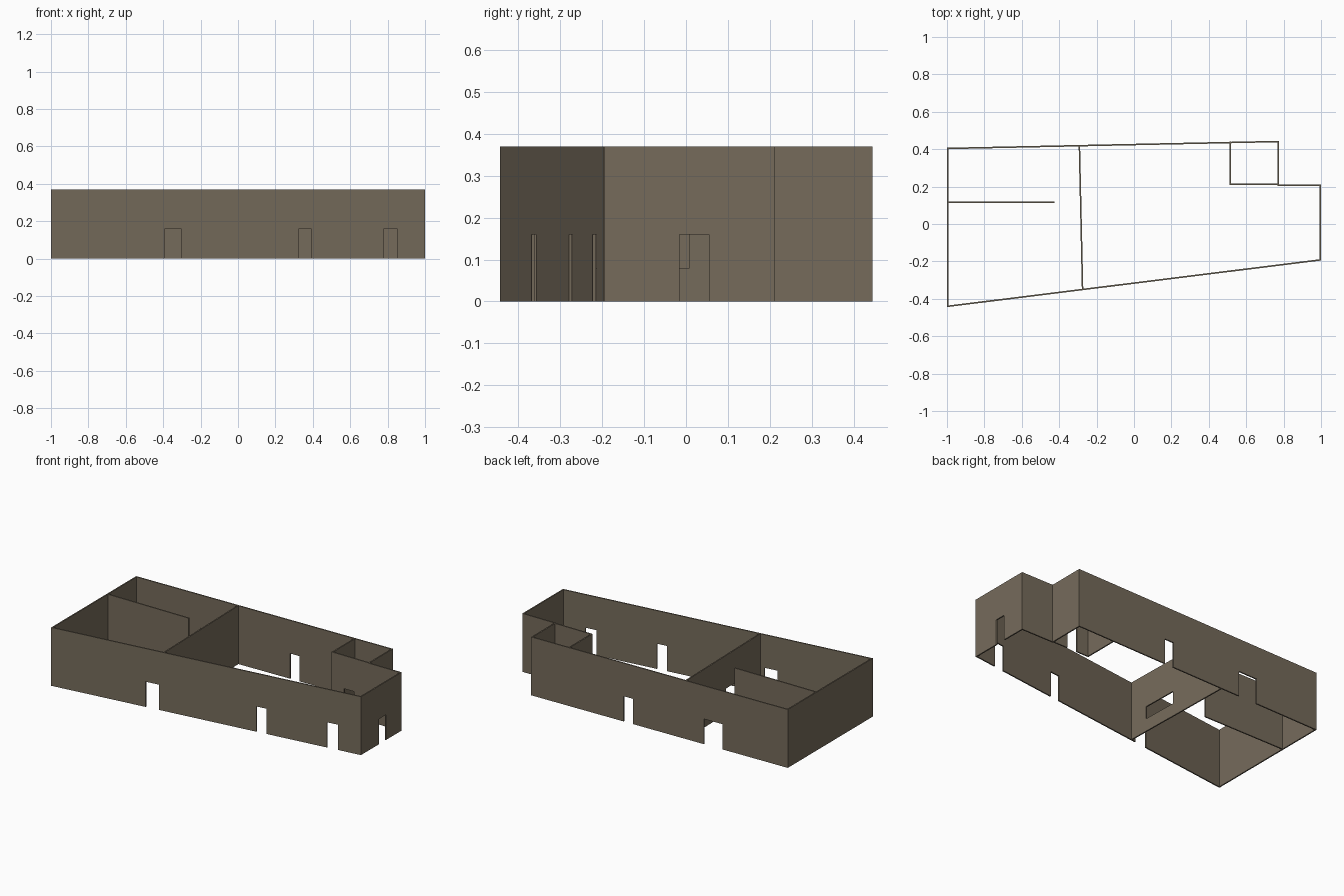
import bpy, bmesh
from mathutils import Vector

if "Cube" in bpy.data.objects:
    bpy.data.objects.remove(bpy.data.objects["Cube"])

HEIGHT, THICK, DOOR = 0.37, 0.008, 0.16

stone = bpy.data.materials.new("warm grey plaster")
stone.diffuse_color = (0.18, 0.147, 0.105, 1)
stone.use_nodes = True
stone.node_tree.nodes["Principled BSDF"].inputs["Base Color"].default_value = stone.diffuse_color


def wall(name, start, end, openings=(), axis=0, extend=True):
    """Upright slab between two plan points.
    openings: (from, to, bottom, top), from/to measured on the given axis."""
    a, b = Vector((*start, 0)), Vector((*end, 0))
    along = (b - a).normalized()
    side = Vector((-along.y, along.x, 0)) * THICK / 2
    length = (b - a).length
    ext = THICK / 2 if extend else 0

    def dist(c):
        return (c - a[axis]) / (b[axis] - a[axis]) * length

    holes = [(*sorted((dist(p), dist(q))), lo, hi) for p, q, lo, hi in openings]
    us = sorted({-ext, length + ext, *[h[0] for h in holes], *[h[1] for h in holes]})
    zs = sorted({0, HEIGHT, *[h[2] for h in holes], *[h[3] for h in holes]})

    # elevation grid with the opening cells left out, then extruded to thickness
    bm = bmesh.new()
    grid = {(i, j): bm.verts.new(a + along * u + Vector((0, 0, z)) - side)
            for i, u in enumerate(us) for j, z in enumerate(zs)}
    for i in range(len(us) - 1):
        for j in range(len(zs) - 1):
            u, z = (us[i] + us[i + 1]) / 2, (zs[j] + zs[j + 1]) / 2
            if any(h[0] < u < h[1] and h[2] < z < h[3] for h in holes):
                continue
            bm.faces.new([grid[i, j], grid[i + 1, j], grid[i + 1, j + 1], grid[i, j + 1]])
    bmesh.ops.delete(bm, geom=[v for v in bm.verts if not v.link_faces], context='VERTS')
    ret = bmesh.ops.extrude_face_region(bm, geom=bm.faces[:], use_keep_orig=True)
    bmesh.ops.translate(bm, vec=side * 2,
                        verts=[g for g in ret["geom"] if isinstance(g, bmesh.types.BMVert)])
    bmesh.ops.recalc_face_normals(bm, faces=bm.faces[:])
    mesh = bpy.data.meshes.new(name)
    bm.to_mesh(mesh)
    bm.free()
    mesh.materials.append(stone)
    bpy.context.collection.objects.link(bpy.data.objects.new(name, mesh))


def door(p, q):
    return (p, q, 0, DOOR)


# outer walls
wall("front_wall", (-0.996, -0.44), (0.996, -0.192),
     [door(-0.39, -0.305), door(0.325, 0.39), door(0.78, 0.85)])
wall("right_wall", (0.996, -0.192), (0.996, 0.208), [door(-0.015, 0.055)], axis=1)
wall("corner_step_wall", (0.996, 0.208), (0.772, 0.208))
wall("corner_return_wall", (0.772, 0.208), (0.772, 0.441), axis=1)
wall("back_wall", (0.772, 0.441), (-0.996, 0.404),
     [door(0.07, 0.135), door(-0.55, -0.42)])
wall("left_wall", (-0.996, 0.404), (-0.996, -0.44), axis=1)

# inner walls
wall("partition_wall", (-0.275, -0.35), (-0.292, 0.419),
     [(-0.22, 0.008, 0.08, DOOR)], axis=1, extend=False)
wall("side_room_wall", (-0.996, 0.116), (-0.425, 0.116), extend=False)
wall("closet_side_wall", (0.515, 0.212), (0.515, 0.436), axis=1)
wall("closet_front_wall", (0.515, 0.212), (0.772, 0.212), [door(0.60, 0.67)], extend=False)
